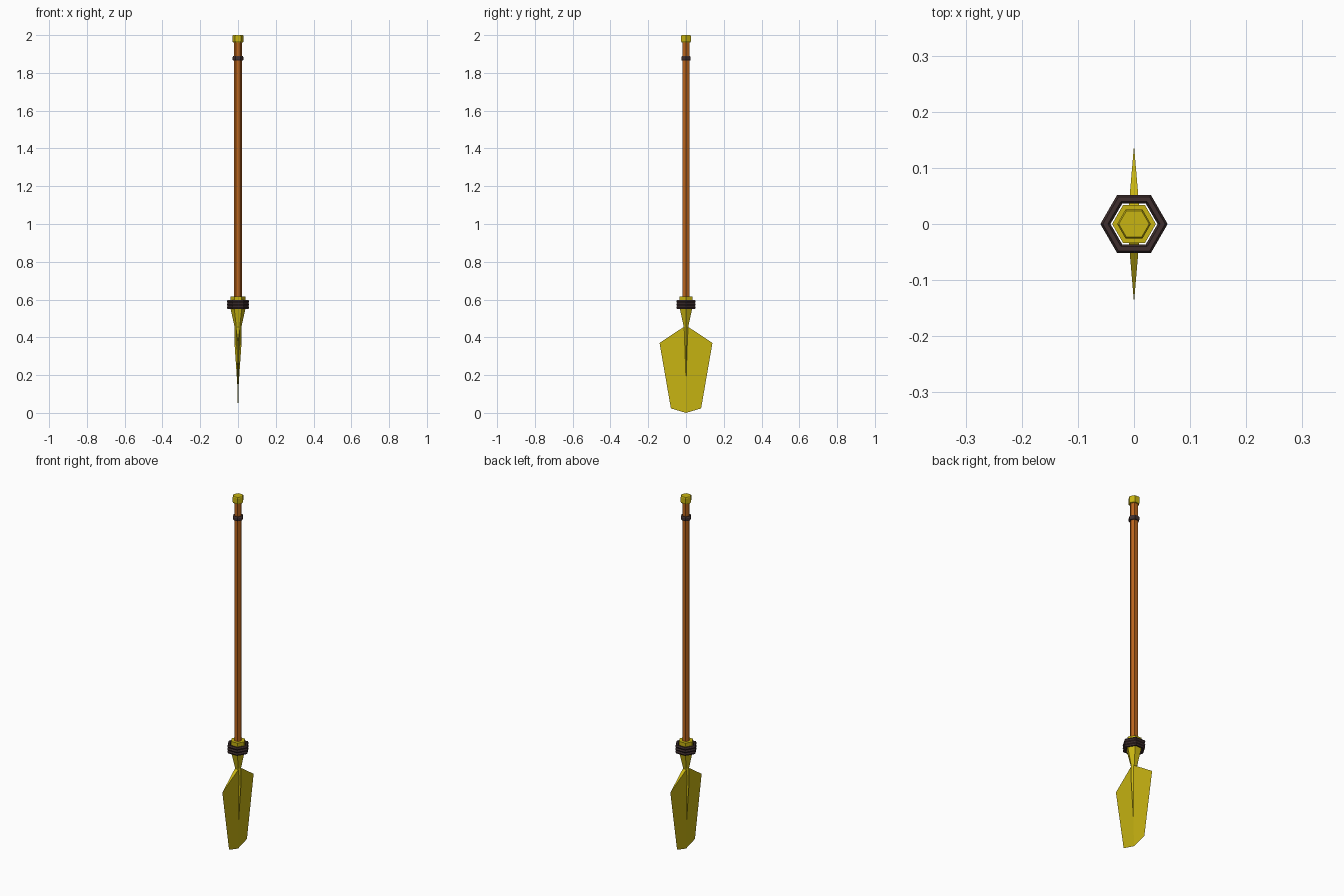
import bpy
from math import cos, sin, pi

if "Cube" in bpy.data.objects:
    bpy.data.objects.remove(bpy.data.objects["Cube"])


def material(name, rgb):
    m = bpy.data.materials.new(name)
    m.diffuse_color = (*rgb, 1)
    m.use_nodes = True
    m.node_tree.nodes["Principled BSDF"].inputs["Base Color"].default_value = m.diffuse_color
    return m


GOLD = material("gold", (0.58, 0.46, 0.006))
WOOD = material("wood", (0.50, 0.13, 0.012))
CORD = material("cord", (0.05, 0.028, 0.028))


def mesh_object(name, verts, faces, mat):
    me = bpy.data.meshes.new(name)
    me.from_pydata(verts, [], faces)
    me.materials.append(mat)
    ob = bpy.data.objects.new(name, me)
    bpy.context.collection.objects.link(ob)
    return ob


def hex_loft(name, sections, mat):
    """Six-sided closed loft through (z, x radius, y radius) sections."""
    n = 6
    verts = [(rx * cos(i * pi / 3), ry * sin(i * pi / 3), z)
             for z, rx, ry in sections for i in range(n)]
    faces = [(s * n + i, s * n + (i + 1) % n, (s + 1) * n + (i + 1) % n, (s + 1) * n + i)
             for s in range(len(sections) - 1) for i in range(n)]
    faces.append(tuple(reversed(range(n))))
    faces.append(tuple(range(len(verts) - n, len(verts))))
    return mesh_object(name, verts, faces, mat)


# Wooden shaft
hex_loft("shaft", [(0.58, 0.02, 0.02), (1.98, 0.02, 0.02)], WOOD)

# End cap with chamfered rims
hex_loft("end_cap", [(1.962, 0.026, 0.026), (1.968, 0.03, 0.03),
                     (1.995, 0.03, 0.03), (2.0, 0.027, 0.027)], GOLD)

# Thin band near the end cap
hex_loft("upper_band", [(1.865, 0.025, 0.025), (1.871, 0.029, 0.029),
                        (1.883, 0.029, 0.029), (1.889, 0.025, 0.025)], CORD)

# Socket, neck and the spine that fades into the blade
hex_loft("socket_and_spine", [(0.155, 0.004, 0.001), (0.36, 0.018, 0.008),
                              (0.46, 0.019, 0.015), (0.55, 0.039, 0.037),
                              (0.615, 0.039, 0.039)], GOLD)

# Three stacked binding rings
for i in range(3):
    bpy.ops.mesh.primitive_torus_add(major_segments=6, minor_segments=6,
                                     major_radius=0.051, minor_radius=0.009,
                                     location=(0, 0, 0.558 + 0.0156 * i))
    ring = bpy.context.object
    ring.name = f"binding_ring_{i + 1}"
    ring.data.materials.append(CORD)

# Flared blade, thick at the middle and sharp at the edges
blade_verts = [(0.012, 0, 0.463), (-0.012, 0, 0.463), (0, 0, 0.004),
               (0, 0.14, 0.37), (0, 0.08, 0.024),
               (0, -0.14, 0.37), (0, -0.08, 0.024)]
blade_faces = [(0, 2, 4, 3), (0, 5, 6, 2), (1, 3, 4, 2), (1, 2, 6, 5),
               (0, 3, 1), (0, 1, 5)]
mesh_object("blade", blade_verts, blade_faces, GOLD)

# Centre on the ground plane: the blade tip touches z = 0
for ob in bpy.context.scene.objects:
    if ob.name == "blade":
        for v in ob.data.vertices:
            if v.co.z < 0.01:
                v.co.z = 0.0
